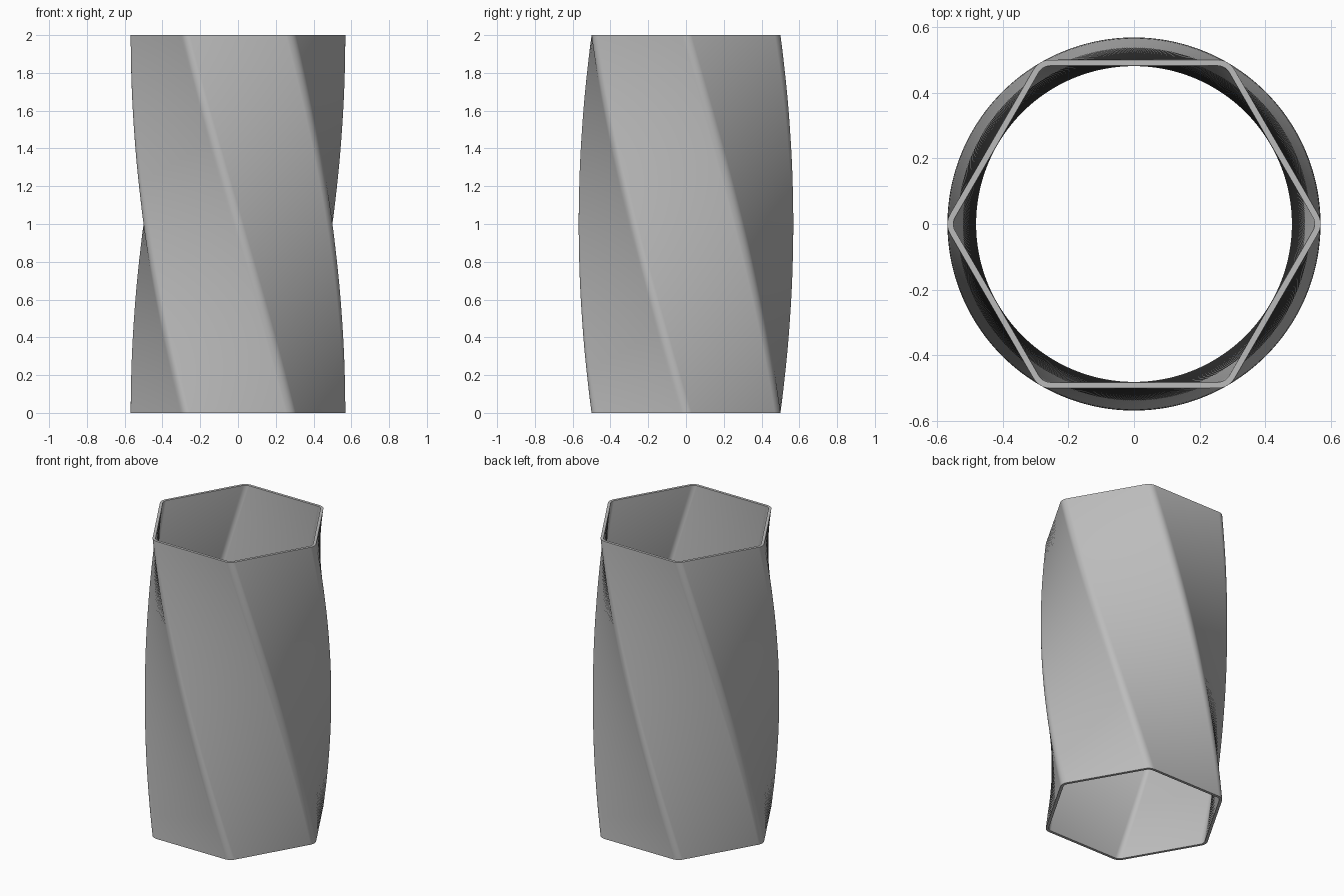
import bpy, bmesh
from math import sin, cos, pi, radians

if "Cube" in bpy.data.objects:
    bpy.data.objects.remove(bpy.data.objects["Cube"])

HEIGHT, TWIST, LAYERS = 2.0, radians(-60), 100
APOTHEM, WALL, FILLET = 0.5, 0.018, 0.06
CORNER_STEPS = 6


def rounded_hexagon(apothem, fillet):
    """Hexagon outline with rounded corners, one corner on +x."""
    centre = (apothem - fillet) / cos(pi / 6)
    points = []
    for side in range(6):
        corner = side * pi / 3
        for step in range(CORNER_STEPS + 1):
            a = corner - pi / 6 + pi / 3 * step / CORNER_STEPS
            points.append((centre * cos(corner) + fillet * cos(a),
                           centre * sin(corner) + fillet * sin(a)))
    return points


def twisted_ring(bm, outline, t):
    """Outline placed at height fraction t and turned by its share of the twist."""
    c, s = cos(TWIST * t), sin(TWIST * t)
    return [bm.verts.new((x * c - y * s, x * s + y * c, HEIGHT * t)) for x, y in outline]


def bridge(bm, low, high):
    n = len(low)
    for i in range(n):
        j = (i + 1) % n
        bm.faces.new((low[i], low[j], high[j], high[i]))


# Twisted open tube: outer wall, inner wall and the two rims
bm = bmesh.new()
outer_outline = rounded_hexagon(APOTHEM, FILLET)
inner_outline = rounded_hexagon(APOTHEM - WALL, FILLET - WALL)
outer = [twisted_ring(bm, outer_outline, k / LAYERS) for k in range(LAYERS + 1)]
inner = [twisted_ring(bm, inner_outline, k / LAYERS) for k in range(LAYERS + 1)]
loop = outer + inner[::-1]
for k, ring in enumerate(loop):
    bridge(bm, ring, loop[(k + 1) % len(loop)])
bmesh.ops.recalc_face_normals(bm, faces=bm.faces)

mesh = bpy.data.meshes.new("twisted_vase")
bm.to_mesh(mesh)
bm.free()
vase = bpy.data.objects.new("twisted_vase", mesh)
bpy.context.collection.objects.link(vase)

# Plain grey material
grey = bpy.data.materials.new("light_grey")
grey.use_nodes = True
colour = (0.5, 0.5, 0.5, 1.0)
grey.diffuse_color = colour
grey.node_tree.nodes["Principled BSDF"].inputs["Base Color"].default_value = colour
mesh.materials.append(grey)

# Smooth walls with crisp rims
bpy.ops.object.select_all(action="DESELECT")
vase.select_set(True)
bpy.context.view_layer.objects.active = vase
bpy.ops.object.shade_smooth_by_angle(angle=radians(30))
